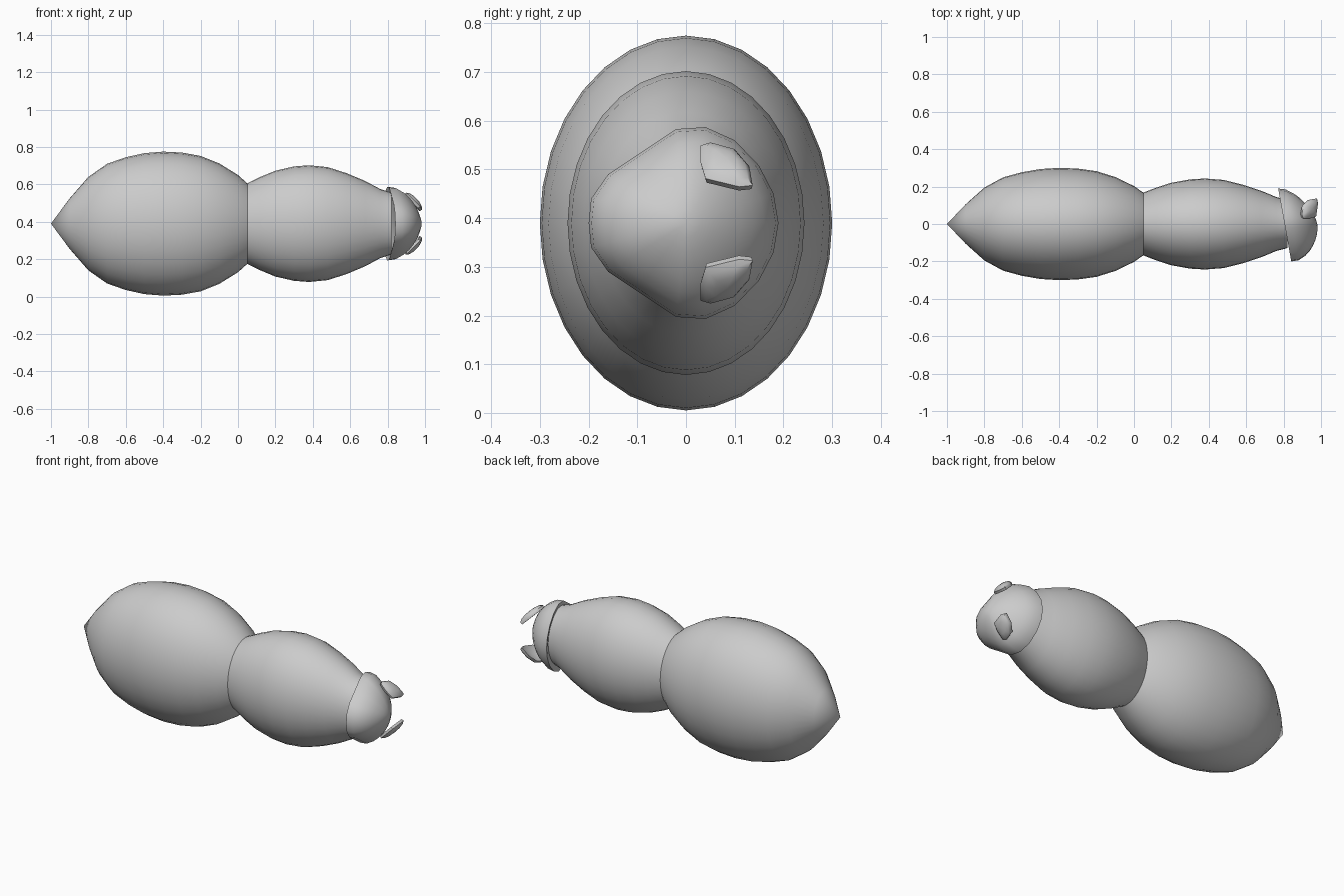
import bpy, bmesh, math
from mathutils import Vector

cube = bpy.data.objects.get("Cube")
if cube:
    bpy.data.objects.remove(cube, do_unlink=True)

MID = 0.39      # height of the body axis
FLAT = 0.78     # body width relative to its height

grey = bpy.data.materials.new("plain_grey")
grey.use_nodes = True
grey.diffuse_color = (0.6, 0.6, 0.6, 1)
grey.node_tree.nodes["Principled BSDF"].inputs["Base Color"].default_value = (0.6, 0.6, 0.6, 1)


def loft(name, rings, angle):
    """Skin a list of equal-length point rings and cap both ends."""
    bm = bmesh.new()
    loops = [[bm.verts.new(p) for p in ring] for ring in rings]
    n = len(loops[0])
    for a, b in zip(loops, loops[1:]):
        for i in range(n):
            j = (i + 1) % n
            bm.faces.new((a[i], a[j], b[j], b[i]))
    bm.faces.new(loops[0])
    bm.faces.new(loops[-1])
    bmesh.ops.remove_doubles(bm, verts=bm.verts, dist=0.0005)
    bmesh.ops.recalc_face_normals(bm, faces=bm.faces)
    mesh = bpy.data.meshes.new(name)
    bm.to_mesh(mesh)
    bm.free()
    mesh.materials.append(grey)
    obj = bpy.data.objects.new(name, mesh)
    bpy.context.collection.objects.link(obj)
    bpy.ops.object.select_all(action='DESELECT')
    obj.select_set(True)
    bpy.context.view_layer.objects.active = obj
    bpy.ops.object.shade_smooth_by_angle(angle=math.radians(angle))
    return obj


def body_segment(name, profile, sides=32):
    """Oval body section from (x, half height) pairs."""
    rings = []
    for x, r in profile:
        turn = [math.tau * i / sides for i in range(sides)]
        rings.append([(x, FLAT * r * math.cos(t), MID + r * math.sin(t)) for t in turn])
    loft(name, rings, 40)


# Abdomen with pointed tail, and thorax
body_segment("abdomen", [(-1, 0), (-.9, .135), (-.8, .25), (-.7, .32), (-.6, .355),
                         (-.5, .377), (-.4, .385), (-.3, .38), (-.2, .362),
                         (-.1, .322), (0, .26), (.05, .215)])
body_segment("thorax", [(.05, .215), (.12, .25), (.2, .283), (.3, .306), (.38, .312),
                        (.48, .302), (.58, .27), (.68, .228), (.76, .185), (.82, .165)])

# Head: teardrop outline narrowing to the front, domed along x
half = [(-.195, .05), (-.16, .1), (-.1, .14), (-.02, .193), (.04, .197),
        (.1, .17), (.15, .118), (.18, .06)]
outline = [(-.2, 0)] + half + [(.19, 0)] + [(y, -z) for y, z in reversed(half)]
dome = [(.55, .03), (.9, .005), (1, 0), (.97, .04), (.85, .08), (.73, .107),
        (.6, .128), (.45, .147), (.3, .161), (.15, .171), (0, .175)]
loft("head", [[(.805 - .18 * y * s + off, y * s, MID + z * s) for y, z in outline]
              for s, off in dome], 45)

# Eyes: thin curved plates standing off the head, mirrored in height
lid = [(.03, .165), (.05, .171), (.1, .157), (.13, .122), (.137, .083),
       (.11, .08), (.04, .097), (.03, .13)]
centre = Vector((.084, .125))
for side, name in ((1, "upper_eye"), (-1, "lower_eye")):
    rings = []
    for s, lift in ((0, -.012), (.6, -.014), (.95, -.022), (1, -.008),
                    (.8, .003), (.45, .01), (0, .012)):
        ring = []
        for p in lid:
            y, z = centre + (Vector(p) - centre) * s
            x = .9 + (.171 - z) * 1.02 - .1 * (y - .08)
            ring.append((x + lift * .7, y, MID + side * (z + lift * .7)))
        rings.append(ring)
    loft(name, rings, 50)
